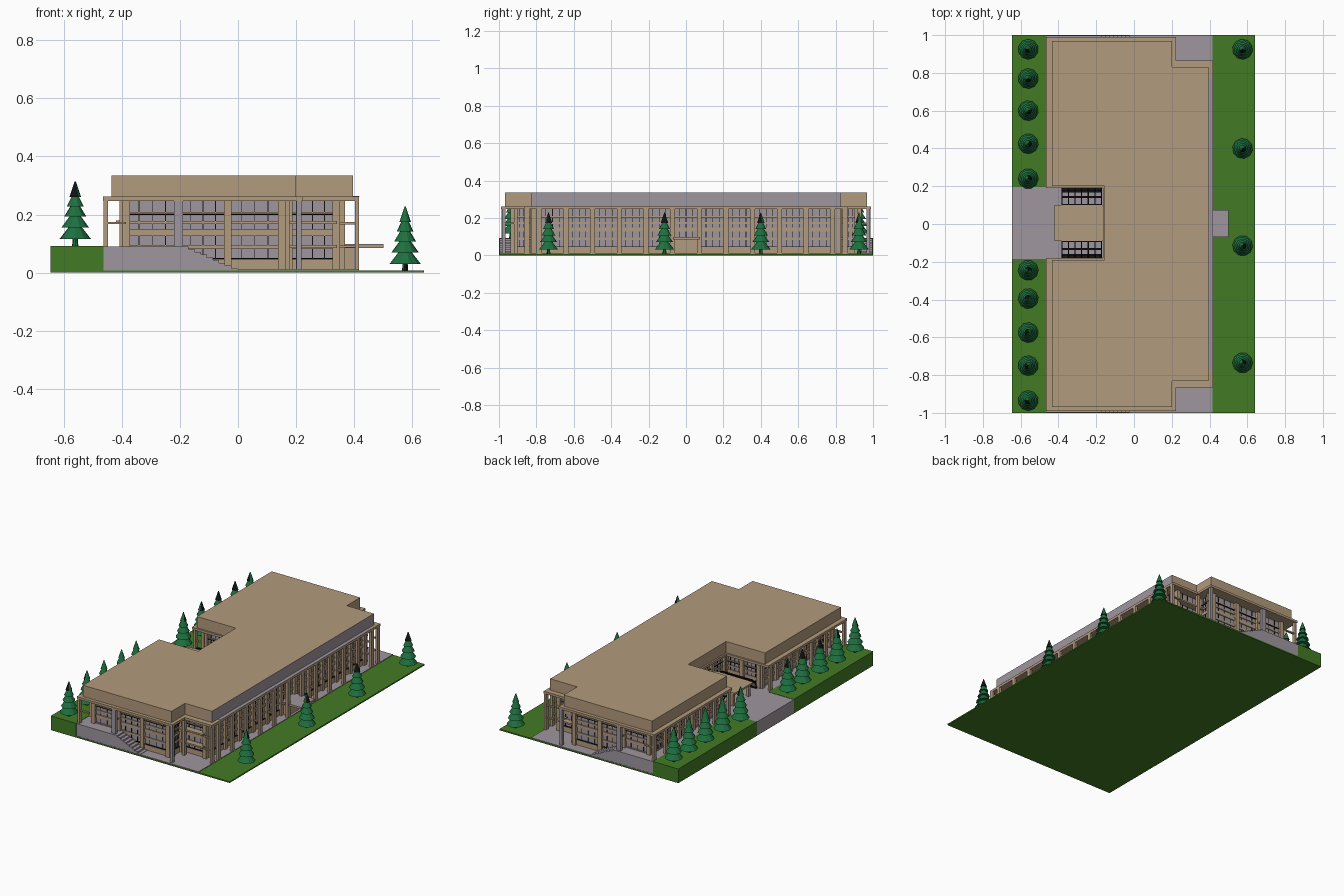
import bpy, bmesh, math
from mathutils import Matrix

if "Cube" in bpy.data.objects:
    bpy.data.objects.remove(bpy.data.objects["Cube"])


def material(name, rgb):
    m = bpy.data.materials.new(name)
    m.diffuse_color = (*rgb, 1)
    m.use_nodes = True
    m.node_tree.nodes["Principled BSDF"].inputs["Base Color"].default_value = m.diffuse_color
    return m


TAN = material("tan stone", (0.45, 0.325, 0.205))
GRAY = material("warm gray", (0.345, 0.31, 0.345))
LAWN = material("lawn green", (0.055, 0.195, 0.017))
FIR = material("fir green", (0.013, 0.16, 0.05))
BLACK = material("black metal", (0.006, 0.006, 0.006))


def finish(name, bm, *mats):
    bmesh.ops.recalc_face_normals(bm, faces=bm.faces)
    me = bpy.data.meshes.new(name)
    bm.to_mesh(me)
    bm.free()
    for m in mats:
        me.materials.append(m)
    ob = bpy.data.objects.new(name, me)
    bpy.context.collection.objects.link(ob)
    return ob


def boxes(name, items, mat):
    """One object from boxes given as (x0, x1, y0, y1, z0, z1)."""
    bm = bmesh.new()
    for x0, x1, y0, y1, z0, z1 in items:
        mtx = Matrix.Translation(((x0 + x1) / 2, (y0 + y1) / 2, (z0 + z1) / 2)) @ \
            Matrix.Diagonal((abs(x1 - x0), abs(y1 - y0), abs(z1 - z0), 1))
        bmesh.ops.create_cube(bm, size=1, matrix=mtx)
    return finish(name, bm, mat)


def prism(name, pts, z0, z1, *mats):
    bm = bmesh.new()
    f = bm.faces.new([bm.verts.new((x, y, z0)) for x, y in pts])
    ext = bmesh.ops.extrude_face_region(bm, geom=[f])
    for v in ext["geom"]:
        if isinstance(v, bmesh.types.BMVert):
            v.co.z = z1
    if not any(f.normal.z < 0 for f in bm.faces if f.is_valid and f.calc_center_median().z < z0 + 1e-6):
        pass
    return finish(name, bm, *mats)


def plan(xl, xn, xr, ye, yn, nx, n0, n1):
    """Building outline: cut corners on the right, court notch on the left."""
    return [(xl, -ye), (xn, -ye), (xn, -yn), (xr, -yn), (xr, yn), (xn, yn),
            (xn, ye), (xl, ye), (xl, n1), (nx, n1), (nx, n0), (xl, n0)]


# site: lawn, paving, raised banks, court path
boxes("lawn_base", [(-0.645, 0.64, -1, 1, 0, 0.008)], LAWN)
boxes("paving", [(-0.46, 0.415, -0.998, 0.998, 0.004, 0.012)], GRAY)
boxes("raised_lawn", [(-0.645, -0.462, -1, -0.185, 0, 0.092),
                      (-0.645, -0.462, 0.195, 1, 0, 0.092)], LAWN)
boxes("court_path", [(-0.645, -0.13, -0.185, 0.195, 0.002, 0.09)], GRAY)
terrace = [(-0.462, -0.385, -0.997, 0.997, 0.003, 0.09),
           (-0.385, -0.13, -0.23, 0.23, 0.003, 0.09)]
for s in (-1, 1):
    terrace.append((-0.385, -0.17, s * 0.997, s * 0.91, 0.003, 0.09))
    for i in range(8):  # steps down to the paving
        terrace.append((-0.17 + i * 0.021, -0.149 + i * 0.021, s * 0.997, s * 0.925,
                        0.003, 0.081 - i * 0.0095))
boxes("terrace_and_steps", terrace, GRAY)

# building core, eaves slab and roof
prism("glazed_core", plan(-0.39, 0.16, 0.35, 0.92, 0.81, -0.13, -0.215, 0.225), 0.008, 0.248, GRAY)
prism("eaves_slab", plan(-0.465, 0.222, 0.417, 0.99, 0.865, -0.165, -0.18, 0.19), 0.247, 0.262, TAN)
roof = prism("roof", plan(-0.435, 0.2, 0.395, 0.968, 0.83, -0.155, -0.19, 0.2), 0.262, 0.335, TAN, GRAY)
for p in roof.data.polygons:  # the long right fascia is gray
    p.material_index = 1 if p.normal.x > 0.9 and p.center.x > 0.3 else 0
boxes("right_eaves_cover", [(0.394, 0.4175, -0.77, 0.77, 0.2615, 0.2635)], GRAY)

# facades: tan piers and spandrels, black window bars
piers, bands, bars = [], [], []
BANDS = [(0.01, 0.045), (0.083, 0.096), (0.127, 0.148), (0.168, 0.178), (0.203, 0.209)]


def facade(axis, at, out, stops, base=0.01, w=0.026):
    """axis: direction the wall runs along; at: wall plane; out: outward sign."""
    def put(lst, a, b, z0, z1, depth):
        d0, d1 = sorted((at - out * 0.004, at + out * depth))
        lst.append((a, b, d0, d1, z0, z1) if axis == "x" else (d0, d1, a, b, z0, z1))
    for s in stops:
        put(piers, s - w / 2, s + w / 2, base, 0.248, 0.018)
    for a, b in zip(stops, stops[1:]):
        for z0, z1 in BANDS:
            if z1 > base + 0.004:
                put(bands, a, b, max(z0, base), z1, 0.006)
        for z in (0.047, 0.199):
            if z > base:
                put(bars, a, b, z, z + 0.003, 0.008)
        for k in (1, 2, 3):
            m = a + (b - a) * k / 4
            put(bars, m - 0.0015, m + 0.0015, base, 0.247, 0.003)


right_ys = [-0.785 + 0.1427 * k for k in range(12)]
left_ys = [y for y in right_ys if abs(y) > 0.2]
facade("y", 0.35, 1, right_ys)
facade("y", -0.39, -1, [-0.91] + [y for y in left_ys if y < 0], 0.09)
facade("y", -0.39, -1, [y for y in left_ys if y > 0] + [0.91], 0.09)
for s in (-1, 1):
    facade("x", s * 0.92, s, [-0.385, -0.205, -0.035, 0.15])
    facade("x", s * 0.81, s, [0.175, 0.338])
    facade("y", 0.16, 1, sorted((s * 0.825, s * 0.91)), w=0.02)
facade("y", -0.13, -1, [-0.2, -0.07, 0.07, 0.2], 0.09)
facade("x", 0.225, -1, [-0.38, -0.26, -0.14], 0.09)
facade("x", -0.215, 1, [-0.38, -0.26, -0.14], 0.09)
boxes("wall_piers", piers, TAN)
boxes("spandrels", bands, TAN)
boxes("window_bars", bars, BLACK)

# free-standing colonnade with tie beams back to the wall
cols, ties, gray_cols = [], [], []
for y in right_ys + [-0.85, 0.85]:
    cols.append((0.402, 0.417, y - 0.013, y + 0.013, 0.01, 0.248))
    for z in (0.09, 0.17):
        ties.append((0.35, 0.405, y - 0.006, y + 0.006, z - 0.004, z + 0.004))
for y in left_ys + [-0.975, 0.975, -0.86, 0.86]:
    cols.append((-0.462, -0.447, y - 0.011, y + 0.011, 0.08, 0.248))
    ties.append((-0.45, -0.385, y - 0.006, y + 0.006, 0.167, 0.175))
for s in (-1, 1):
    for x, w in ((-0.205, 0.015), (0.21, 0.009)):
        gray_cols.append((x - w, x + w, s * 0.985, s * 0.965, 0.01, 0.248))
        ties.append((x - 0.006, x + 0.006, s * 0.97, s * 0.92, 0.167, 0.175))
    cols.append((0.2, 0.218, s * 0.862, s * 0.84, 0.01, 0.248))
    # small corner balconies
    for z in (0.085, 0.168):
        ties.append((0.16, 0.34, s * 0.85, s * 0.81, z, z + 0.01))
boxes("colonnade", cols, TAN)
boxes("end_columns", gray_cols, GRAY)
boxes("tie_beams", ties, TAN)

# right entrance
boxes("entrance_porch", [(0.35, 0.40, -0.06, 0.07, 0.01, 0.085)], TAN)
boxes("entrance_canopy", [(0.34, 0.5, -0.07, 0.075, 0.085, 0.096)], TAN)
boxes("canopy_cover", [(0.34, 0.5, -0.07, 0.075, 0.096, 0.098)], GRAY)

# court: tan entrance slab with curved black trellises on both sides
boxes("court_slab", [(-0.42, -0.13, -0.09, 0.1, 0.168, 0.18)], TAN)
boxes("court_slab_posts", [(-0.405, -0.385, y - 0.01, y + 0.01, 0.09, 0.17) for y in (-0.075, 0.085)], TAN)


def beam(bm, a, b, x0, x1, t):
    """Box between two (y, z) points, spanning x0..x1."""
    (ya, za), (yb, zb) = a, b
    ang = math.atan2(zb - za, yb - ya)
    mtx = Matrix.Translation(((x0 + x1) / 2, (ya + yb) / 2, (za + zb) / 2)) @ \
        Matrix.Rotation(ang, 4, "X") @ Matrix.Diagonal((x1 - x0, math.hypot(yb - ya, zb - za) + t, t, 1))
    bmesh.ops.create_cube(bm, size=1, matrix=mtx)


bm = bmesh.new()
for s in (-1, 1):
    arc = [(0.005 + s * (0.095 + 0.085 * math.sin(t)), 0.1 + 0.075 * math.cos(t))
           for t in (math.pi / 2 * i / 6 for i in range(7))]
    for k in range(7):
        x = -0.382 + k * 0.035
        for a, b in zip(arc, arc[1:]):
            beam(bm, a, b, x - 0.003, x + 0.003, 0.006)
    for y, z in arc[::2]:
        beam(bm, (y - 0.003, z), (y + 0.003, z), -0.385, -0.17, 0.006)
finish("court_trellis", bm, BLACK)

# fir trees: tiers of faceted cones on a dark trunk
bm = bmesh.new()
TIERS = [(0.028, 0.054, 0.095), (0.068, 0.047, 0.13), (0.105, 0.038, 0.165),
         (0.14, 0.029, 0.195), (0.172, 0.02, 0.226)]
for i, (z0, r, z1) in enumerate(TIERS):
    bmesh.ops.create_cone(bm, cap_ends=True, segments=10, radius1=r, radius2=0.002, depth=z1 - z0,
                          matrix=Matrix.Translation((0, 0, (z0 + z1) / 2)) @ Matrix.Rotation(i * 0.31, 4, "Z"))
n = len(bm.faces)
bmesh.ops.create_cone(bm, cap_ends=True, segments=8, radius1=0.011, radius2=0.008, depth=0.04,
                      matrix=Matrix.Translation((0, 0, 0.02)))
bm.faces.ensure_lookup_table()
for f in bm.faces[n:]:
    f.material_index = 1
fir = finish("fir_tree", bm, FIR, BLACK)
spots = [(-0.56, y, 0.088) for y in
         (0.925, 0.77, 0.6, 0.425, 0.24, -0.245, -0.395, -0.575, -0.75, -0.935)]
spots += [(0.575, y, 0.002) for y in (0.925, 0.4, -0.115, -0.735)]
for i, p in enumerate(spots):
    ob = fir if i == 0 else fir.copy()
    if i:
        bpy.context.collection.objects.link(ob)
        ob.name = "fir_tree_%d" % (i + 1)
    ob.location = p
    ob.rotation_euler.z = i * 0.7
